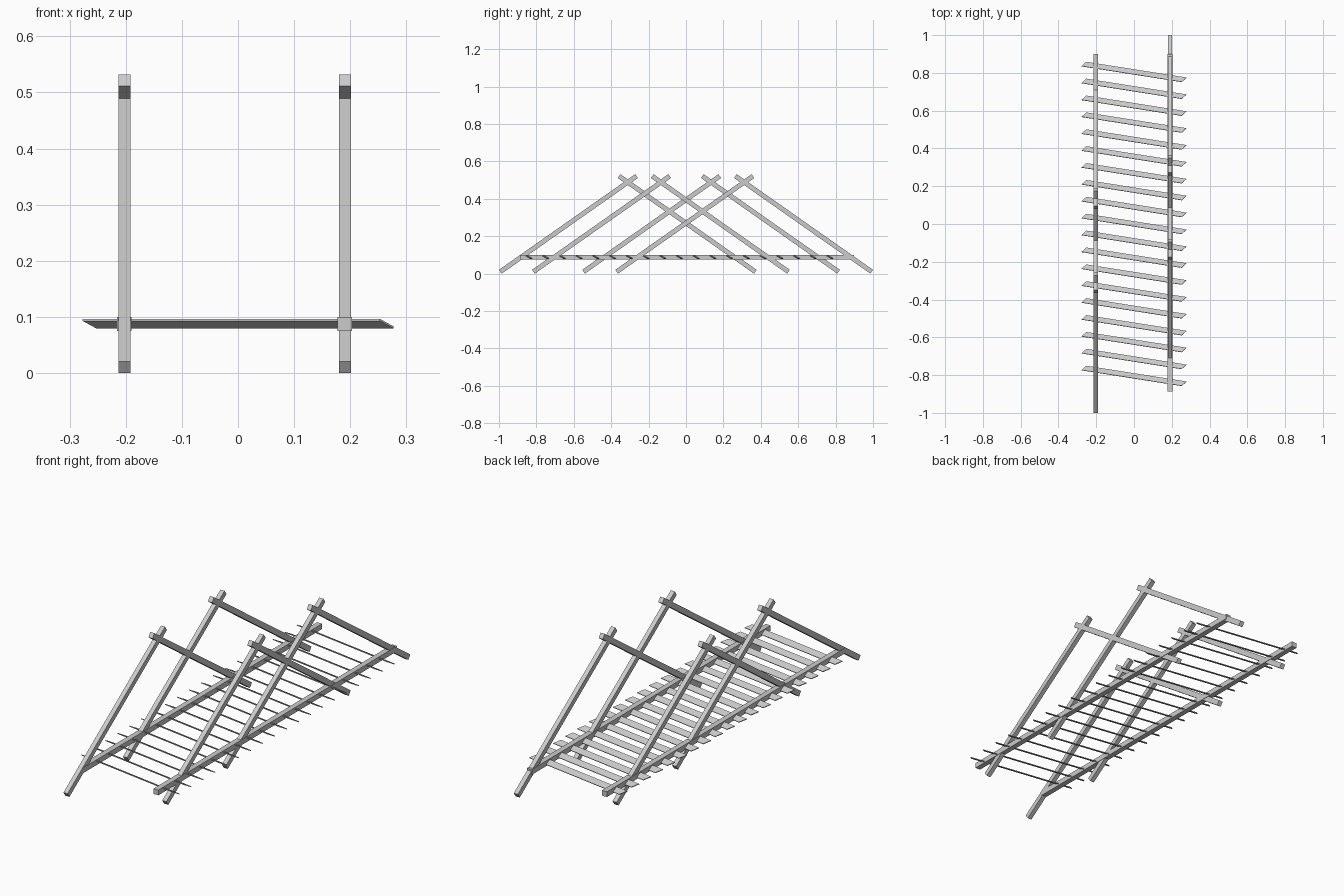
import bpy, bmesh
from math import radians, sin, cos

if "Cube" in bpy.data.objects:
    bpy.data.objects.remove(bpy.data.objects["Cube"])


def make_object(name, bm):
    bmesh.ops.recalc_face_normals(bm, faces=bm.faces)
    mesh = bpy.data.meshes.new(name)
    bm.to_mesh(mesh)
    bm.free()
    obj = bpy.data.objects.new(name, mesh)
    bpy.context.collection.objects.link(obj)
    return obj


def box(name, size, loc, rot_x=0.0):
    bm = bmesh.new()
    bmesh.ops.create_cube(bm, size=1)
    bmesh.ops.scale(bm, vec=size, verts=bm.verts)
    obj = make_object(name, bm)
    obj.location = loc
    obj.rotation_euler.x = rot_x
    return obj


LEAN = radians(35.07)

# Two side frames: a long rail carried by two crossed leg pairs,
# staggered so one side is the other turned half a circle
for side, x, centres in (("left", -0.2025, (-0.311, 0.134)),
                         ("right", 0.1905, (-0.134, 0.311))):
    box(f"{side}_rail", (0.026, 1.785, 0.025), (x, 0.0065, 0.0875))
    for i, c in enumerate(centres):
        for end, s in (("front", -1), ("back", 1)):
            box(f"{side}_{end}_leg_{i + 1}", (0.0215, 0.89, 0.025),
                (x, c + s * 0.3175, 0.266), -s * LEAN)


# Thin tilted slat, high at the front edge, skewed in plan with mitred ends
def slat(name, y0):
    tilt, half_w, half_t = radians(27), 0.015, 0.002
    bm = bmesh.new()
    rings = []
    for end in (-0.265, 0.265):
        ring = []
        for v, t in ((-1, -1), (1, -1), (1, 1), (-1, 1)):
            x = end + 0.0125 * v
            y = v * half_w * cos(tilt) + t * half_t * sin(tilt)
            z = -v * half_w * sin(tilt) + t * half_t * cos(tilt)
            ring.append(bm.verts.new((x, y - 0.157 * x, z)))
        bm.faces.new(ring)
        rings.append(ring)
    a, b = rings
    for i in range(4):
        j = (i + 1) % 4
        bm.faces.new((a[i], a[j], b[j], b[i]))
    make_object(name, bm).location = (0, y0, 0.088)


# Row of slats along the rails
for i in range(19):
    slat(f"slat_{i + 1}", 0.805 - i * 0.0894)
